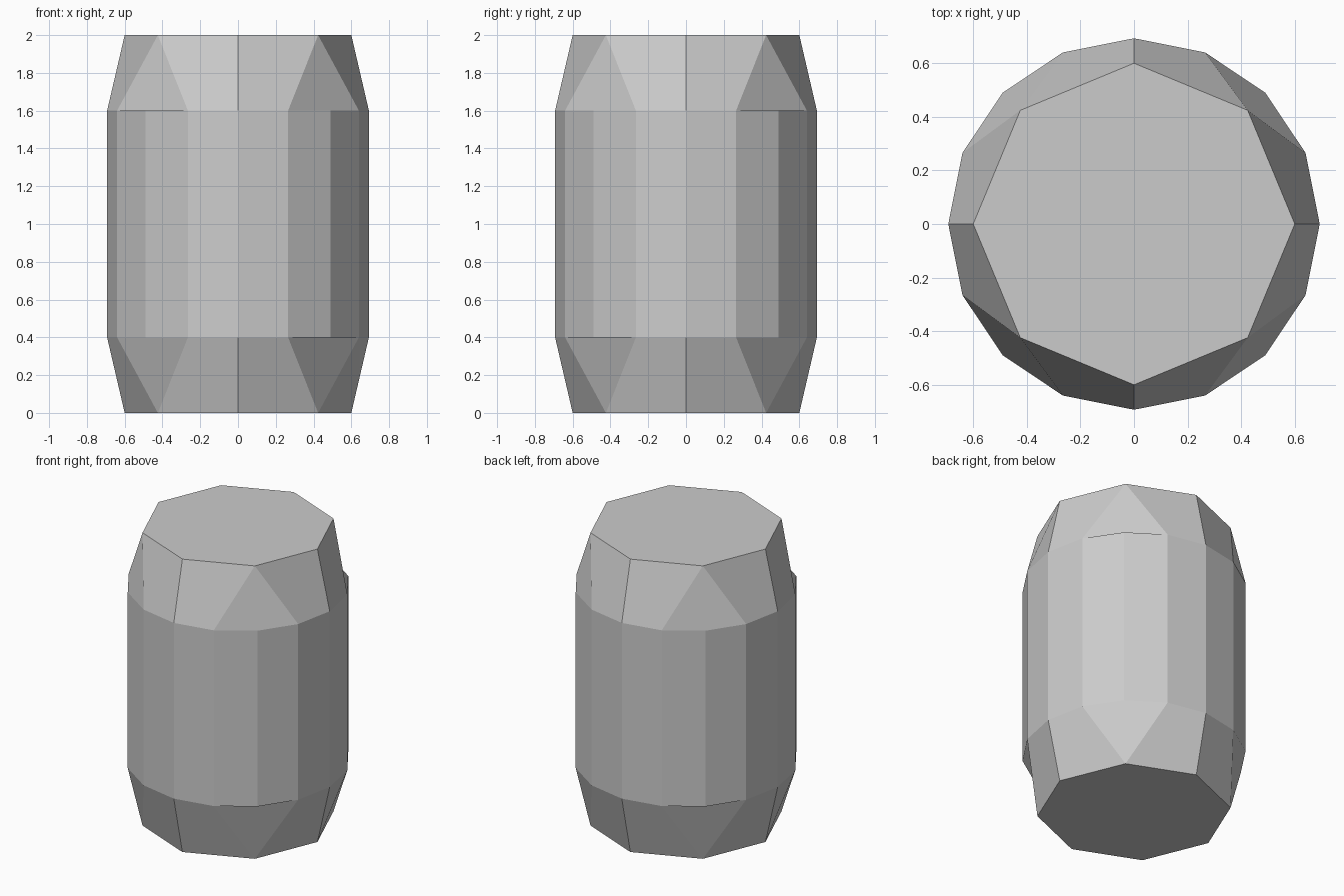
import bpy
import bmesh
import math

if "Cube" in bpy.data.objects:
    bpy.data.objects.remove(bpy.data.objects["Cube"])

END_R, BODY_R = 0.60, 0.693      # octagonal ends, 16-sided body
bm = bmesh.new()


def ring(count, radius, z):
    step = 2 * math.pi / count
    return [bm.verts.new((radius * math.cos(i * step), radius * math.sin(i * step), z))
            for i in range(count)]


def taper(end, body, top):
    """Blend an 8-sided end into the 16-sided body: one corner and two side quads per quarter."""
    def face(*vs):
        # keep the first vertex so the quad's diagonal stays the same when reversed
        bm.faces.new(vs if top else (vs[0],) + vs[:0:-1])

    for k in range(4):
        o = [end[(2 * k + i) % 8] for i in range(3)]
        r = [body[(4 * k + i) % 16] for i in range(5)]
        face(o[0], r[0], r[1], o[1])
        face(r[3], r[4], o[2], o[1])
        # alternate corners fold into a small ledge
        if (k % 2 == 0) == top:
            face(r[1], r[2], r[3], o[1])
        else:
            face(o[1], r[1], r[2], r[3])
    face(*end)


bottom_end = ring(8, END_R, 0.0)
low = ring(16, BODY_R, 0.4)
high = ring(16, BODY_R, 1.6)
top_end = ring(8, END_R, 2.0)

# straight sides
for i in range(16):
    j = (i + 1) % 16
    bm.faces.new((low[i], low[j], high[j], high[i]))

# tapered ends with flat caps
taper(bottom_end, low, False)
taper(top_end, high, True)

mesh = bpy.data.meshes.new("barrel")
bm.to_mesh(mesh)
bm.free()
bpy.context.collection.objects.link(bpy.data.objects.new("barrel", mesh))
